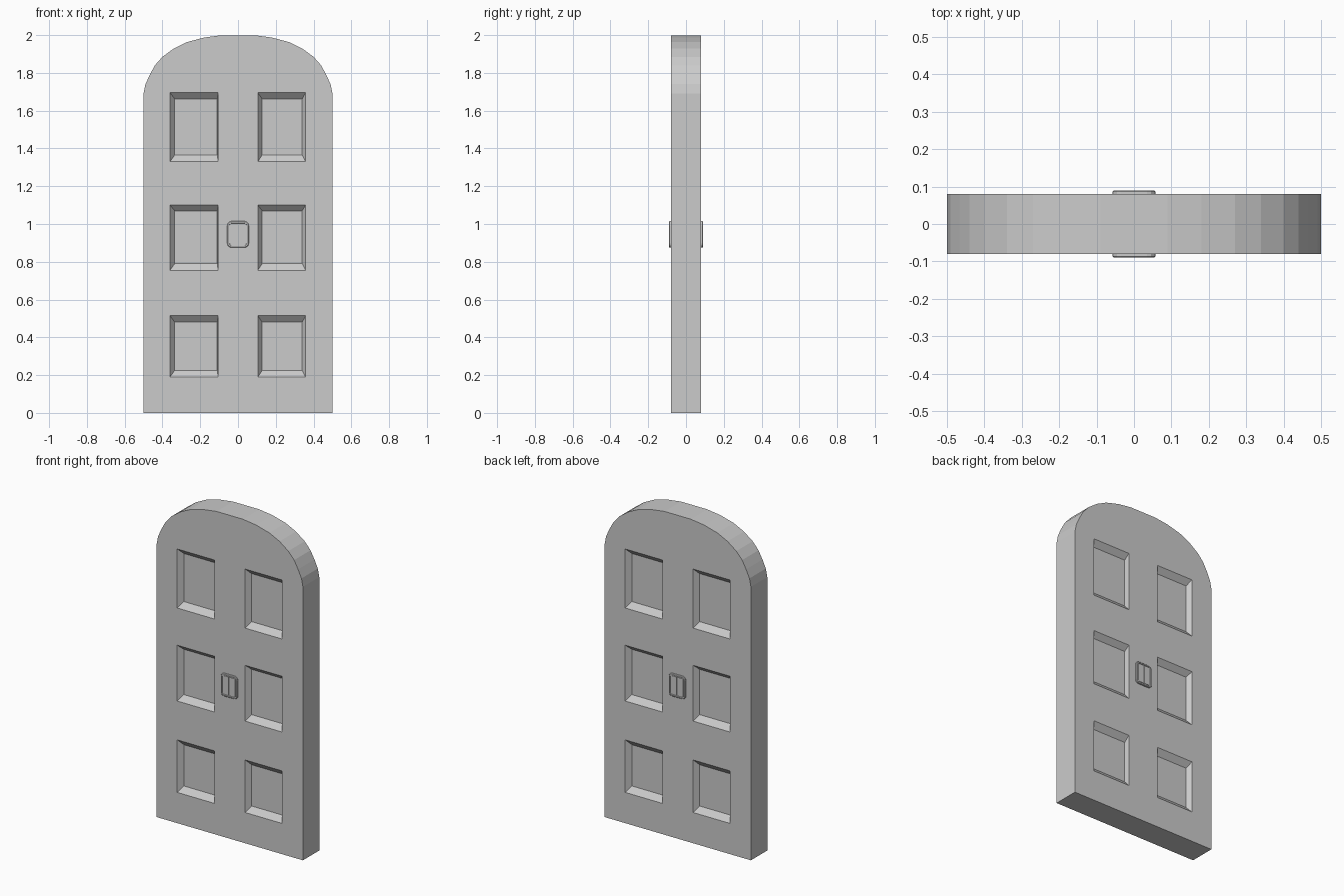
import bpy, bmesh
from math import pi, cos, sin
from mathutils import Matrix

if "Cube" in bpy.data.objects:
    bpy.data.objects.remove(bpy.data.objects["Cube"])

HALF = 0.08      # half thickness of the door
DEPTH = 0.03     # depth of the panel recesses


def finish(bm, name):
    bmesh.ops.recalc_face_normals(bm, faces=bm.faces)
    me = bpy.data.meshes.new(name)
    bm.to_mesh(me)
    bm.free()
    ob = bpy.data.objects.new(name, me)
    bpy.context.collection.objects.link(ob)
    return ob


def loft(bm, rings, mat, caps):
    """Skin consecutive point rings with quads; cap the chosen ends."""
    loops = [[bm.verts.new(mat @ v) for v in
              [Matrix.Translation(p).to_translation() for p in ring]] for ring in rings]
    for a, b in zip(loops, loops[1:]):
        for i in range(len(a)):
            j = (i + 1) % len(a)
            bm.faces.new((a[i], a[j], b[j], b[i]))
    for c in caps:
        bm.faces.new(loops[c])


def rect(x0, x1, z0, z1, y):
    return [(x0, y, z0), (x1, y, z0), (x1, y, z1), (x0, y, z1)]


def rounded(w, h, r, y, zc, n=4):
    """Rounded rectangle with half sizes w, h."""
    pts = []
    for k, (sx, sz) in enumerate([(1, 1), (-1, 1), (-1, -1), (1, -1)]):
        for i in range(n):
            a = (k + i / (n - 1)) * pi / 2
            pts.append((sx * (w - r) + r * cos(a), y, zc + sz * (h - r) + r * sin(a)))
    return pts


SIDES = [Matrix.Identity(4), Matrix.Rotation(pi, 4, 'Z')]   # front and back

# door slab with a flattened arch
arch = [(0.5, 1.69), (0.49, 1.74), (0.467, 1.79), (0.44, 1.84), (0.40, 1.885), (0.34, 1.929),
        (0.27, 1.963), (0.18, 1.987), (0.09, 1.999)]
outline = [(-0.5, 0), (0.5, 0)] + arch + [(-x, z) for x, z in reversed(arch)]
bm = bmesh.new()
loft(bm, [[(x, y, z) for x, z in outline] for y in (-HALF, HALF)], SIDES[0], (0, -1))
door = finish(bm, "door_slab")

# sloped panel recesses: outer x, inner x, outer z, inner z
rows = [((1.33, 1.695), (1.365, 1.662)),
        ((0.755, 1.10), (0.79, 1.07)),
        ((0.19, 0.515), (0.225, 0.48))]
cols = [((-0.36, -0.105), (-0.335, -0.11)),
        ((0.105, 0.358), (0.128, 0.34))]
bm = bmesh.new()
for side in SIDES:
    for zo, zi in rows:
        for xo, xi in cols:
            # continue the slope a little in front of the door face
            xf = [o + (o - i) / 3 for o, i in zip(xo, xi)]
            zf = [o + (o - i) / 3 for o, i in zip(zo, zi)]
            loft(bm, [rect(*xf, *zf, -HALF - DEPTH / 3),
                      rect(*xi, *zi, -HALF + DEPTH)], side, (0, -1))
cutter = finish(bm, "panel_cutter")
cutter.hide_render = True
cutter.hide_viewport = True
cut = door.modifiers.new("panels", 'BOOLEAN')
cut.object = cutter
cut.operation = 'DIFFERENCE'
cut.solver = 'EXACT'

# small rimmed plate in the middle of each face, split by a centre groove
ZC = 0.945
for side, label in zip(SIDES, ("front", "back")):
    bm = bmesh.new()
    loft(bm, [rounded(0.057, 0.07, 0.022, -HALF + 0.01, ZC),
              rounded(0.057, 0.07, 0.022, -HALF - 0.007, ZC),
              rounded(0.054, 0.067, 0.019, -HALF - 0.01, ZC),
              rounded(0.046, 0.060, 0.012, -HALF - 0.01, ZC),
              rounded(0.044, 0.058, 0.010, -HALF - 0.004, ZC)], side, (0, -1))
    finish(bm, label + "_plate_rim")
    bm = bmesh.new()
    for x0, x1 in ((-0.042, -0.003), (0.003, 0.042)):
        loft(bm, [rect(x0, x1, ZC - 0.057, ZC + 0.057, y)
                  for y in (-HALF - 0.002, -HALF - 0.009)], side, (0, -1))
    finish(bm, label + "_plate_leaves")
